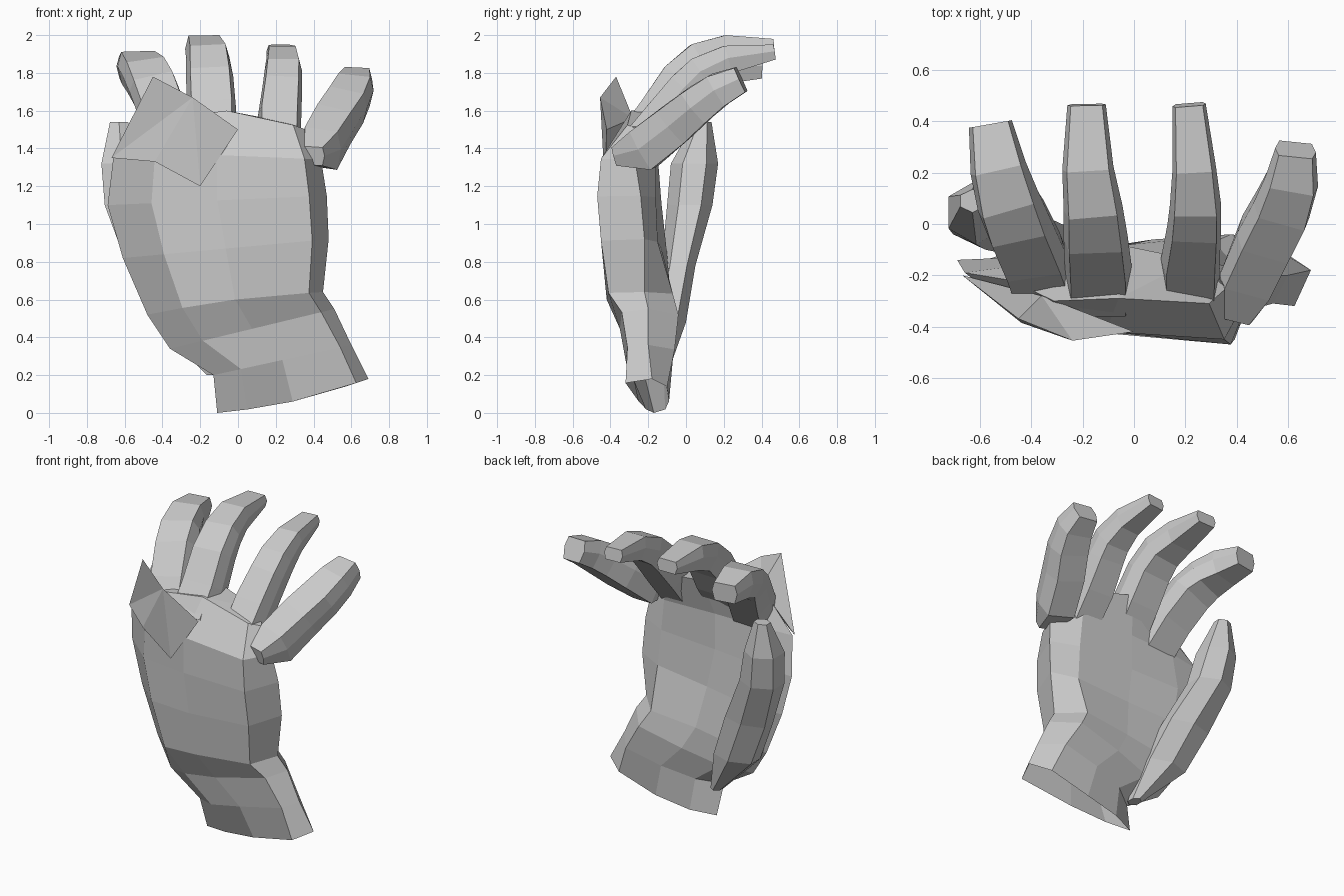
import bpy, bmesh, math
from mathutils import Vector

if "Cube" in bpy.data.objects:
    bpy.data.objects.remove(bpy.data.objects["Cube"])


def finish(name, bm):
    bmesh.ops.recalc_face_normals(bm, faces=bm.faces)
    me = bpy.data.meshes.new(name)
    bm.to_mesh(me)
    bm.free()
    ob = bpy.data.objects.new(name, me)
    bpy.context.collection.objects.link(ob)
    return ob


def loft(name, rings):
    bm = bmesh.new()
    vs = [[bm.verts.new(p) for p in r] for r in rings]
    n = len(vs[0])
    for a, b in zip(vs, vs[1:]):
        for i in range(n):
            j = (i + 1) % n
            bm.faces.new((a[i], a[j], b[j], b[i]))
    bm.faces.new(vs[0])
    bm.faces.new(vs[-1])
    bmesh.ops.triangulate(bm, faces=[f for f in bm.faces if len(f.verts) > 4])
    return finish(name, bm)


# Palm and wrist: left (x, z), right (x, z), edge y's, back y's, front y's, mid rise
sections = [
    ((-.11, .00), (.69, .18), (-.17, -.18), (-.21, -.25, -.32), (-.11, -.09, -.10), -.03),
    ((-.13, .20), (.60, .36), (-.22, -.20), (-.31, -.32, -.31), (-.12, -.07, -.06), 0),
    ((-.36, .34), (.51, .55), (-.20, -.20), (-.30, -.35, -.34), (-.10, -.06, -.04), 0),
    ((-.48, .52), (.45, .64), (-.17, -.22), (-.36, -.42, -.41), (-.08, -.08, -.07), .02),
    ((-.61, .82), (.48, .92), (-.15, -.22), (-.36, -.43, -.45), (-.10, -.13, -.15), 0),
    ((-.69, 1.10), (.47, 1.15), (-.14, -.24), (-.35, -.42, -.47), (-.13, -.15, -.16), 0),
    ((-.66, 1.35), (.44, 1.34), (-.19, -.27), (-.36, -.42, -.45), (-.16, -.15, -.16), .02),
    ((-.48, 1.52), (.36, 1.50), (-.22, -.25), (-.30, -.29, -.31), (-.14, -.08, -.14), .09),
]
back_t, front_t = (.2, .5, .92), (.2, .5, .85)
rings = []
for (xl, zl), (xr, zr), (yl, yr), back, front, rise in sections:
    def at(t, y):
        return (xl + (xr - xl) * t, y, zl + (zr - zl) * t + rise * math.sin(math.pi * t))
    rings.append([at(0, yl)] + [at(t, y) for t, y in zip(back_t, back)]
                 + [at(1, yr)] + [at(t, y) for t, y in zip(front_t[::-1], front[::-1])])
wrist = [Vector(p) for p in rings[0]]
hand = loft("hand", rings)


# Fingers: six-sided tubes along (x, y, z, half width, half thickness)
def finger(name, path):
    pts = [Vector(p[:3]) for p in path]
    rings = []
    for i, p in enumerate(path):
        t = (pts[min(i + 1, len(pts) - 1)] - pts[max(i - 1, 0)]).normalized()
        s = Vector((1, 0, 0))
        s = (s - t * s.dot(t)).normalized()
        n = s.cross(t)
        w, h = p[3], p[4]
        shape = ((1, .1), (.82, 1), (-.82, 1), (-1, .1), (-.8, -1), (.8, -1))
        rings.append([pts[i] + s * a * w + n * b * h for a, b in shape])
    return loft(name, rings)


parts = [
    finger("index_finger", [
        (-.34, -.27, 1.36, .13, .10), (-.39, -.13, 1.56, .13, .10), (-.45, 0, 1.72, .13, .095),
        (-.49, .09, 1.79, .125, .09), (-.53, .22, 1.83, .11, .085), (-.56, .39, 1.83, .085, .06)]),
    finger("middle_finger", [
        (-.14, -.28, 1.42, .13, .10), (-.14, -.15, 1.60, .13, .10), (-.15, -.04, 1.77, .125, .095),
        (-.16, .07, 1.87, .115, .09), (-.18, .22, 1.92, .10, .08), (-.185, .465, 1.94, .075, .04)]),
    finger("ring_finger", [
        (.22, -.28, 1.38, .11, .10), (.22, -.13, 1.56, .115, .10), (.235, 0, 1.72, .105, .095),
        (.24, .08, 1.80, .10, .09), (.235, .22, 1.87, .085, .075), (.215, .465, 1.91, .065, .04)]),
    finger("little_finger", [
        (.40, -.37, 1.36, .06, .05), (.44, -.22, 1.40, .11, .115), (.51, -.06, 1.53, .115, .11),
        (.575, .06, 1.63, .115, .10), (.615, .17, 1.71, .105, .09), (.63, .29, 1.765, .08, .07)])]

# Thumb: horizontal six-sided rings (x, y, z, rx, ry)
thumb = [(-.13, -.15, .20, .04, .05), (-.31, -.10, .48, .16, .10), (-.44, -.04, .78, .17, .09),
         (-.58, .02, 1.10, .145, .12), (-.615, .045, 1.32, .125, .125), (-.63, .09, 1.54, .055, .045)]
parts.append(loft("thumb", [[(x + rx * math.cos(a), y + ry * math.sin(a), z)
                             for a in (math.radians(60 * k + 30) for k in range(6))]
                            for x, y, z, rx, ry in thumb]))

# Raised pointed flap over the index knuckle
bm = bmesh.new()
v = [bm.verts.new(p) for p in (
    (-.67, -.20, 1.35), (-.45, -.37, 1.78), (-.24, -.455, 1.67),
    (-.20, -.43, 1.20), (0, -.42, 1.50), (-.36, -.28, 1.56), (-.44, -.385, 1.33))]
for f in ((0, 1, 2), (0, 2, 6), (6, 2, 3), (3, 2, 4), (1, 0, 5), (2, 1, 5),
          (4, 2, 5), (3, 4, 5), (0, 6, 5), (6, 3, 5)):
    bm.faces.new([v[i] for i in f])
parts.append(finish("knuckle_flap", bm))

# Fuse the parts into one skin
for p in parts:
    m = hand.modifiers.new("join_" + p.name, 'BOOLEAN')
    m.operation, m.solver, m.object = 'UNION', 'EXACT', p
bm = bmesh.new()
bm.from_object(hand, bpy.context.evaluated_depsgraph_get())
hand.modifiers.clear()
for p in parts:
    bpy.data.objects.remove(p)

# Open the wrist end
cap = [f for f in bm.faces
       if all(min((q.co - w).length for w in wrist) < 1e-4 for q in f.verts)]
bmesh.ops.delete(bm, geom=cap, context='FACES')
bm.to_mesh(hand.data)
bm.free()
